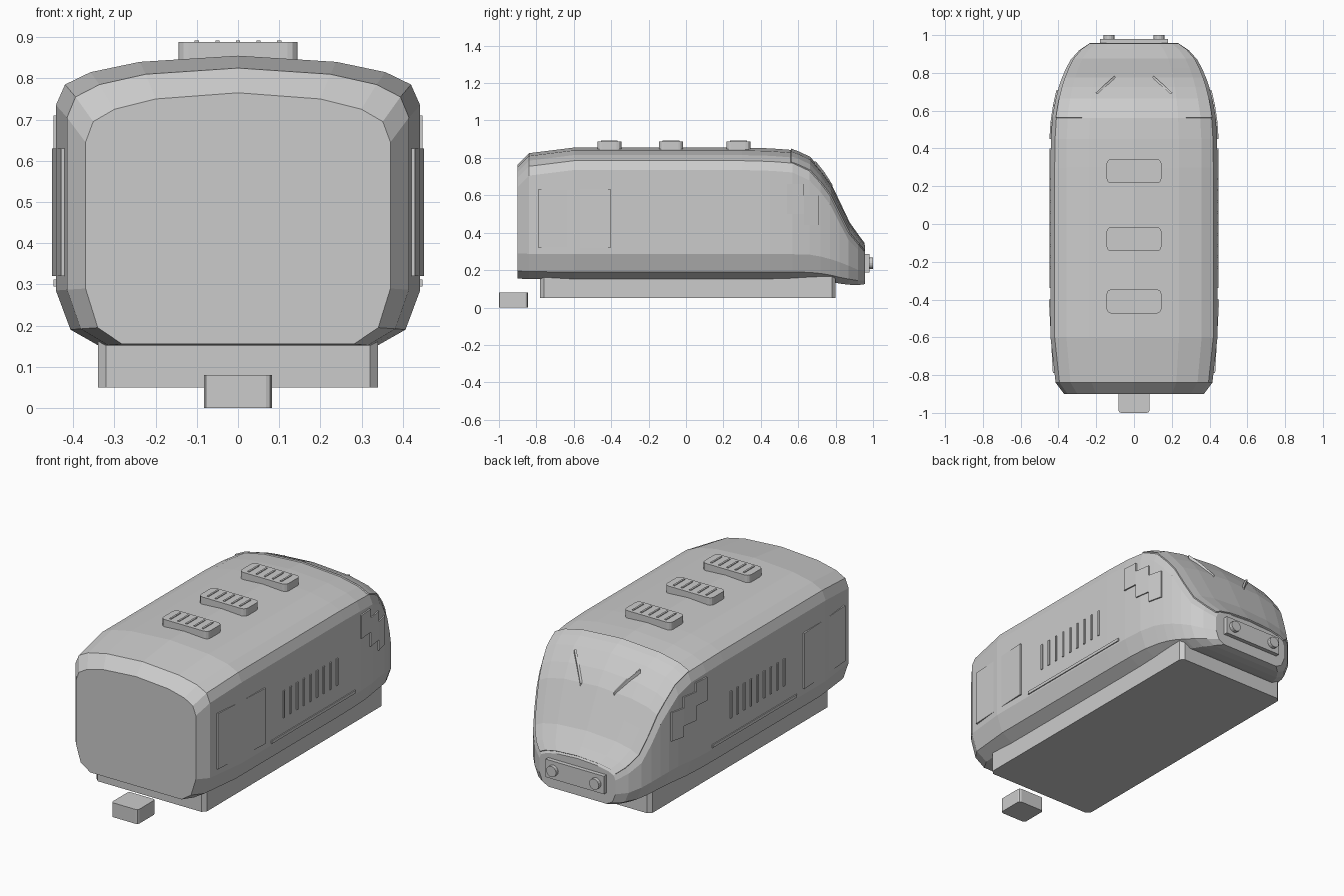
import bpy, bmesh, math
from mathutils import Vector

cube = bpy.data.objects.get("Cube")
if cube:
    bpy.data.objects.remove(cube, do_unlink=True)

grey = bpy.data.materials.new("plain_grey")
grey.use_nodes = True
GREY = (0.6, 0.6, 0.6, 1)
grey.diffuse_color = GREY
grey.node_tree.nodes["Principled BSDF"].inputs["Base Color"].default_value = GREY

# Body stations: y, half width, bottom, top, corner scale
STATIONS = [
    (-.9, .37, .155, .765, 1), (-.84, .415, .152, .825, 1),
    (-.6, .442, .15, .855, 1), (.3, .442, .15, .855, 1),
    (.45, .44, .15, .851, 1), (.57, .432, .15, .842, 1),
    (.66, .415, .148, .80, 1), (.72, .40, .144, .73, .95),
    (.77, .383, .138, .66, .9), (.82, .362, .128, .555, .85),
    (.87, .335, .122, .45, .75), (.92, .29, .12, .38, .6),
    (.957, .235, .125, .33, .5)]
ROOF = [(1, .12), (.95, .07), (.81, .04), (.54, .015), (0, 0)]
FLOOR = [(.76, 0), (.92, .04), (1, .135)]


def station(y):
    """Interpolate the body stations at y."""
    for a, b in zip(STATIONS, STATIONS[1:]):
        if y <= b[0]:
            t = (y - a[0]) / (b[0] - a[0])
            return [p + (q - p) * t for p, q in zip(a, b)]
    return STATIONS[-1]


def arch(st, profile):
    """Roof arch from +x to -x."""
    y, w, low, top, s = st
    half = [(u * w, y, top - d * s) for u, d in profile]
    return half + [(-x, y, z) for x, y, z in reversed(half[:-1])]


def ring(st):
    y, w, low, top, s = st
    right = [(u * w, y, low + d * s) for u, d in FLOOR]
    return right + arch(st, ROOF) + [(-x, y, z) for x, y, z in reversed(right)]


def finish(name, bm):
    bmesh.ops.recalc_face_normals(bm, faces=bm.faces)
    mesh = bpy.data.meshes.new(name)
    bm.to_mesh(mesh)
    bm.free()
    mesh.materials.append(grey)
    obj = bpy.data.objects.new(name, mesh)
    bpy.context.collection.objects.link(obj)
    return obj


def loft(name, rows, closed):
    bm = bmesh.new()
    rows = [[bm.verts.new(p) for p in row] for row in rows]
    n = len(rows[0])
    for a, b in zip(rows, rows[1:]):
        for i in range(n if closed else n - 1):
            j = (i + 1) % n
            bm.faces.new((a[i], a[j], b[j], b[i]))
    if closed:
        bm.faces.new(rows[0])
        bm.faces.new(rows[-1])
    return finish(name, bm)


def box(name, low, high, round_corners=0, segments=1):
    """Box with optional rounded upright edges."""
    low, high = Vector(low), Vector(high)
    bm = bmesh.new()
    bmesh.ops.create_cube(bm, size=1)
    for v in bm.verts:
        v.co = Vector(a + (b - a) * (c + .5) for a, b, c in zip(low, high, v.co))
    if round_corners:
        upright = [e for e in bm.edges
                   if abs(e.verts[0].co.z - e.verts[1].co.z) > 1e-4]
        bmesh.ops.bevel(bm, geom=upright, offset=round_corners,
                        segments=segments, profile=.5, affect='EDGES')
    return finish(name, bm)


def side_plate(name, side, y0, y1, z0, z1, thick):
    """Thin plate following the side wall."""
    rows = []
    for y in (y0, y1):
        w = station(y)[1]
        inner, outer = side * (w - .01), side * (w + thick)
        rows.append([(inner, y, z0), (outer, y, z0), (outer, y, z1), (inner, y, z1)])
    return loft(name, rows, True)


# Main shell, underframe and coupling
loft("body_shell", [ring(s) for s in STATIONS], True)
box("underframe", (-.34, -.78, .05), (.34, .8, .17), .02)
box("rear_coupler", (-.082, -1, 0), (.082, -.845, .08), .014, 2)

# Windscreen panel wrapped over the nose
screen_y = [.56, .6, .66, .72, .77, .82, .87, .92, .95]
screen = loft("windscreen", [arch(station(y), ROOF[1:]) for y in screen_y], False)
shell = screen.modifiers.new("thickness", 'SOLIDIFY')
shell.thickness = .014
shell.offset = 0

# Roof vents with slats
for i, y in enumerate((.28, -.08, -.41)):
    box(f"roof_vent_{i + 1}", (-.145, y - .064, .83), (.145, y + .064, .888), .025, 3)
    for k in range(5):
        x = (k - 2) * .05
        box(f"vent_{i + 1}_slat_{k + 1}", (x - .005, y - .045, .885),
            (x + .005, y + .045, .892))

# Side fittings, mirrored
for side, tag in ((1, "left"), (-1, "right")):
    side_plate(f"{tag}_door", side, -.79, -.40, .32, .63, .009)
    side_plate(f"{tag}_trim_strip", side, -.34, .40, .295, .312, .006)
    for k in range(9):
        y = -.23 + k * .0585
        side_plate(f"{tag}_grille_bar_{k + 1}", side, y - .006, y + .006, .40, .55, .006)
    steps = [(.45, .54, .58, .71), (.54, .63, .50, .66), (.63, .71, .44, .60)]
    for k, s in enumerate(steps):
        side_plate(f"{tag}_stepped_panel_{k + 1}", side, *s, .008)

    # Wiper lying on the windscreen
    rows = []
    for x, y in ((.10, .78), (.15, .735), (.20, .69)):
        z = station(y)[3] - .006
        rows.append([(side * (x + a), y + a, z + h)
                     for a, h in ((-.004, 0), (.004, 0), (.004, .022), (-.004, .022))])
    loft(f"{tag}_wiper", rows, True)

    # Headlamp
    bpy.ops.mesh.primitive_cylinder_add(
        vertices=16, radius=.03, depth=.04,
        location=(side * .132, .98, .237), rotation=(math.pi / 2, 0, 0))
    lamp = bpy.context.object
    lamp.name = f"{tag}_headlamp"
    lamp.data.materials.append(grey)

# Lamp panel on the nose
box("lamp_panel", (-.18, .94, .187), (.18, .98, .287))
